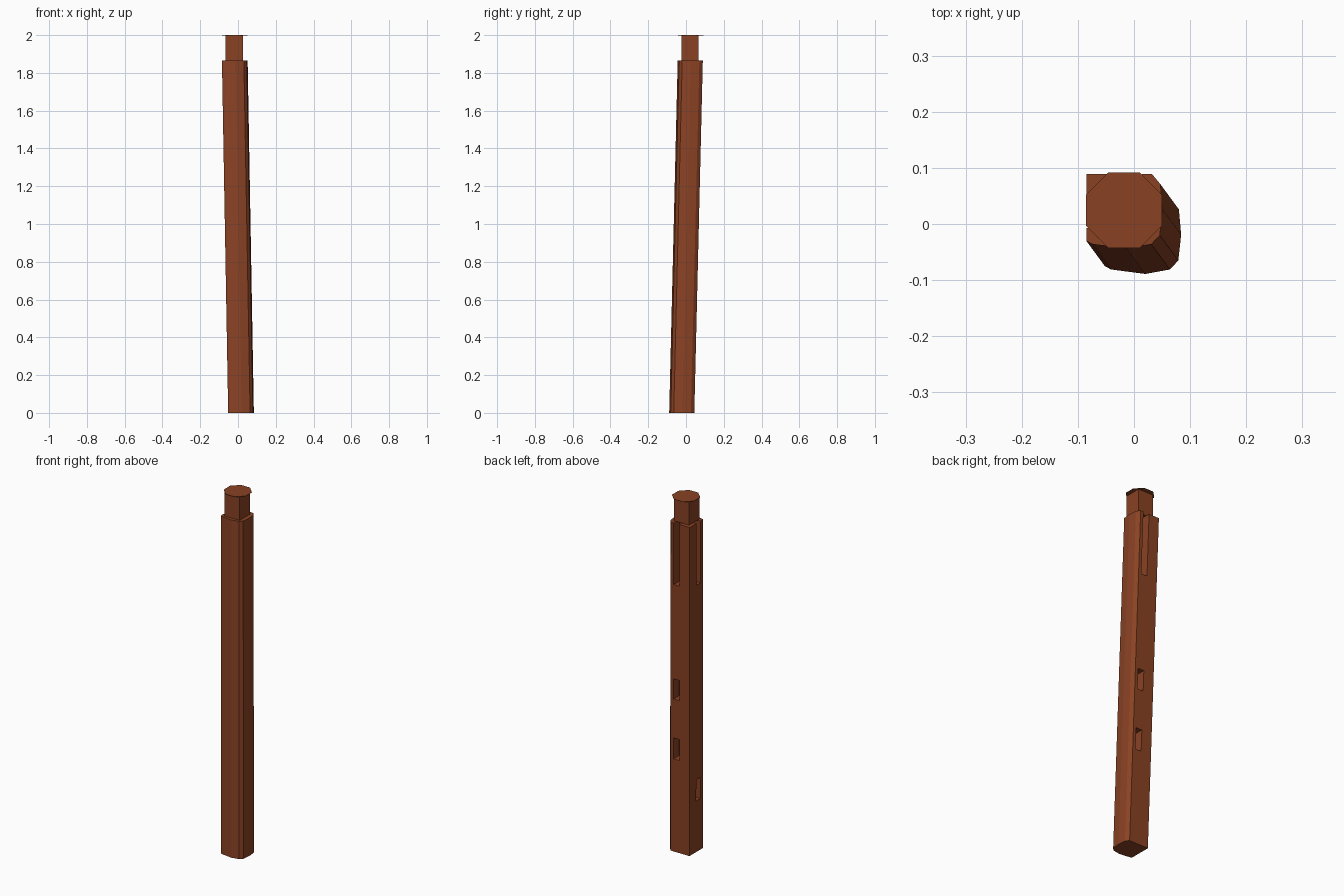
import bpy, bmesh, math

if "Cube" in bpy.data.objects:
    bpy.data.objects.remove(bpy.data.objects["Cube"])

H = 1.865                 # shoulder height
LEAN = (-0.033, 0.045)    # sideways drift of the post from foot to shoulder

wood = bpy.data.materials.new("brown wood")
wood.diffuse_color = (0.25, 0.054, 0.017, 1)
wood.use_nodes = True
wood.node_tree.nodes["Principled BSDF"].inputs["Base Color"].default_value = wood.diffuse_color


def prism(name, outline, z0, z1, lean=True):
    """Extrude an outline (given at shoulder height) from z0 to z1, following the lean."""
    bm = bmesh.new()
    rings = []
    for z in (z0, z1):
        t = (z / H - 1) if lean else 0
        rings.append([bm.verts.new((x + LEAN[0] * t, y + LEAN[1] * t, z)) for x, y in outline])
    low, high = rings
    n = len(outline)
    bm.faces.new(low[::-1])
    bm.faces.new(high)
    for i in range(n):
        j = (i + 1) % n
        bm.faces.new((low[i], low[j], high[j], high[i]))
    bmesh.ops.recalc_face_normals(bm, faces=bm.faces)
    mesh = bpy.data.meshes.new(name)
    bm.to_mesh(mesh)
    bm.free()
    mesh.materials.append(wood)
    ob = bpy.data.objects.new(name, mesh)
    bpy.context.collection.objects.link(ob)
    return ob


def rect(x0, x1, y0, y1):
    return [(x0, y0), (x1, y0), (x1, y1), (x0, y1)]


# Leaning post: flat back and left, bulging hewn front and right
post = prism("post", [(-0.085, 0.089), (-0.085, -0.030), (-0.074, -0.036), (-0.013, -0.044),
                      (0.031, -0.036), (0.046, -0.020), (0.051, 0.026),
                      (0.047, 0.071), (0.032, 0.089)], 0, H)

# Mortises: open slots at the shoulder, small pockets lower down
D = 0.05
back = rect(-0.022, 0.014, 0.089 - D, 0.12)
left = rect(-0.12, -0.085 + D, -0.007, 0.029)
cuts = [(back, 1.515, 1.95), (left, 1.515, 1.95),
        (back, 0.865, 0.98), (back, 0.525, 0.645), (left, 0.29, 0.41)]
cutters = []
for i, (outline, z0, z1) in enumerate(cuts):
    c = prism("mortise_cutter_%d" % i, outline, z0, z1)
    c.hide_render = True
    cutters.append(c)
    m = post.modifiers.new("mortise", 'BOOLEAN')
    m.operation = 'DIFFERENCE'
    m.solver = 'EXACT'
    m.object = c

# Bake the cuts and remove the cutters
dg = bpy.context.evaluated_depsgraph_get()
dg.update()
baked = bpy.data.meshes.new_from_object(post.evaluated_get(dg))
post.modifiers.clear()
post.data = baked
for c in cutters:
    bpy.data.objects.remove(c)

# Square tenon and thin octagonal end plate
prism("tenon", rect(-0.066, 0.027, -0.024, 0.067), H, 1.999, lean=False)
R = 0.0675 / math.cos(math.pi / 8)
prism("end_plate", [(-0.018 + R * math.cos(math.pi / 8 + k * math.pi / 4),
                     0.0245 + R * math.sin(math.pi / 8 + k * math.pi / 4)) for k in range(8)],
      1.998, 2.0, lean=False)
